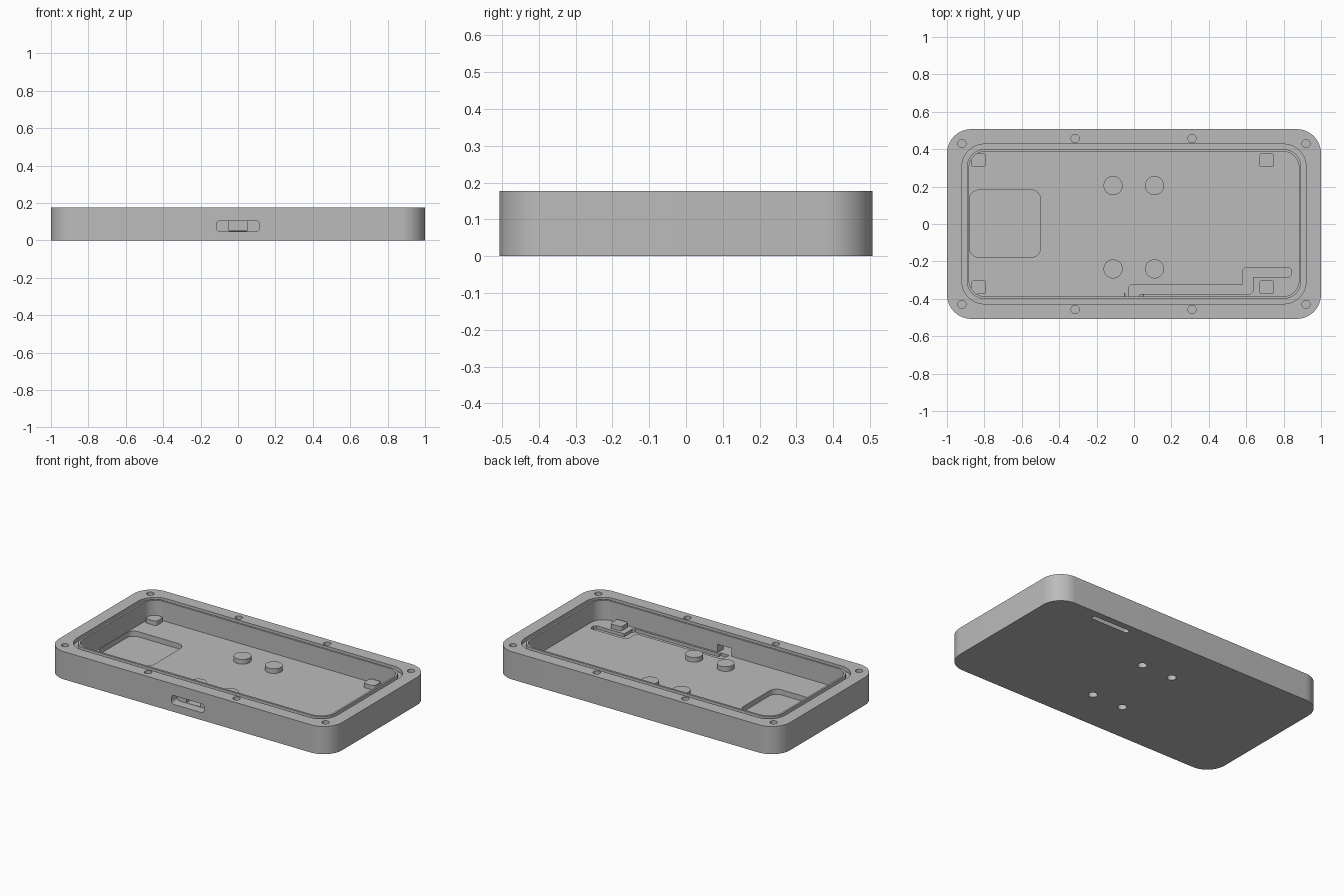
import bpy
import bmesh
from math import pi, cos, sin, radians
from mathutils import Matrix

old = bpy.data.objects.get("Cube")
if old:
    bpy.data.objects.remove(old, do_unlink=True)

grey = bpy.data.materials.new("mid grey")
grey.use_nodes = True
colour = (0.5, 0.5, 0.5, 1)
grey.diffuse_color = colour
grey.node_tree.nodes["Principled BSDF"].inputs["Base Color"].default_value = colour

HEIGHT, FLOOR = 0.177, 0.053
ABOVE = HEIGHT + 0.05


def rounded(x0, x1, y0, y1, r, steps=8):
    """Outline of a rectangle with round corners."""
    corners = [(x1 - r, y1 - r), (x0 + r, y1 - r), (x0 + r, y0 + r), (x1 - r, y0 + r)]
    return [(cx + r * cos((q + i / steps) * pi / 2), cy + r * sin((q + i / steps) * pi / 2))
            for q, (cx, cy) in enumerate(corners) for i in range(steps + 1)]


def circle(x, y, r, n=32):
    return [(x + r * cos(2 * pi * i / n), y + r * sin(2 * pi * i / n)) for i in range(n)]


def prism(name, outline, z0, z1, matrix=None):
    """Extrude a flat outline from z0 to z1."""
    bm = bmesh.new()
    face = bm.faces.new([bm.verts.new((x, y, z0)) for x, y in outline])
    top = bmesh.ops.extrude_face_region(bm, geom=[face])["geom"]
    bmesh.ops.translate(bm, vec=(0, 0, z1 - z0),
                        verts=[g for g in top if isinstance(g, bmesh.types.BMVert)])
    if matrix:
        bm.transform(matrix)
    bmesh.ops.recalc_face_normals(bm, faces=bm.faces)
    mesh = bpy.data.meshes.new(name)
    bm.to_mesh(mesh)
    bm.free()
    mesh.materials.append(grey)
    ob = bpy.data.objects.new(name, mesh)
    bpy.context.collection.objects.link(ob)
    return ob


def combine(target, tool, operation="DIFFERENCE"):
    """Apply a boolean and remove the tool."""
    mod = target.modifiers.new("boolean", "BOOLEAN")
    mod.operation, mod.solver, mod.object = operation, "EXACT", tool
    bpy.context.view_layer.objects.active = target
    bpy.ops.object.modifier_apply(modifier=mod.name)
    bpy.data.objects.remove(tool, do_unlink=True)


# Outer shell and cavity
body = prism("enclosure_body", rounded(-1, 1, -0.507, 0.507, 0.13, 16), 0, HEIGHT)
combine(body, prism("cavity", rounded(-0.882, 0.882, -0.387, 0.387, 0.085, 10), FLOOR, ABOVE))

# Seal groove around the rim
groove = prism("groove", rounded(-0.92, 0.92, -0.427, 0.427, 0.12, 12), HEIGHT - 0.025, ABOVE)
combine(groove, prism("groove_core", rounded(-0.894, 0.894, -0.4, 0.4, 0.095, 12), 0, ABOVE + 0.1))
combine(body, groove)

# Support posts in the corners
for x in (-0.87, 0.67):
    for y in (-0.375, 0.305):
        post = prism("post", rounded(x, x + 0.078, y, y + 0.073, 0.012, 4), FLOOR - 0.01, FLOOR + 0.028)
        combine(body, post, "UNION")

# Round bosses with blind holes from below
for x in (-0.112, 0.11):
    for y in (-0.24, 0.205):
        combine(body, prism("boss", circle(x, y, 0.051), FLOOR - 0.01, FLOOR + 0.03), "UNION")
        combine(body, prism("boss_hole", circle(x, y, 0.027), -0.05, 0.058))

# Screw holes in the rim
for side in (-1, 1):
    for x, y in ((-0.92, 0.43), (-0.315, 0.457), (0.31, 0.457), (0.92, 0.43)):
        combine(body, prism("screw_hole", circle(x, side * y, 0.022, 24), 0.07, ABOVE))

# Sunken pocket in the floor
combine(body, prism("pocket", rounded(-0.879, -0.5, -0.178, 0.182, 0.05), FLOOR - 0.033, FLOOR + 0.02))

# Port: wide outer recess, narrow passage through the wall
upright = Matrix.Rotation(radians(90), 4, "X")
combine(body, prism("port_recess", rounded(-0.116, 0.116, 0.048, 0.104, 0.02), 0.45, 0.55, upright))
combine(body, prism("port_passage", rounded(-0.05, 0.05, 0.05, 0.104, 0.002, 1), 0.37, 0.5, upright))

# Cable channel in the floor, leading to the port
channel = [(-0.028, -0.395), (0.03, -0.395), (0.03, -0.375), (0.62, -0.375), (0.635, -0.36),
           (0.635, -0.283), (0.83, -0.283), (0.842, -0.27), (0.842, -0.245), (0.83, -0.232),
           (0.595, -0.232), (0.58, -0.247), (0.58, -0.325), (-0.015, -0.325), (-0.028, -0.338)]
combine(body, prism("channel", channel, FLOOR - 0.02, FLOOR + 0.002))

# Narrow slot on the underside
combine(body, prism("underside_slot", rounded(0.42, 0.69, 0.432, 0.464, 0.014), -0.05, 0.05))

# Smooth round walls, keep edges crisp
bpy.ops.object.select_all(action="DESELECT")
body.select_set(True)
bpy.context.view_layer.objects.active = body
bpy.ops.object.shade_smooth_by_angle(angle=radians(30))
